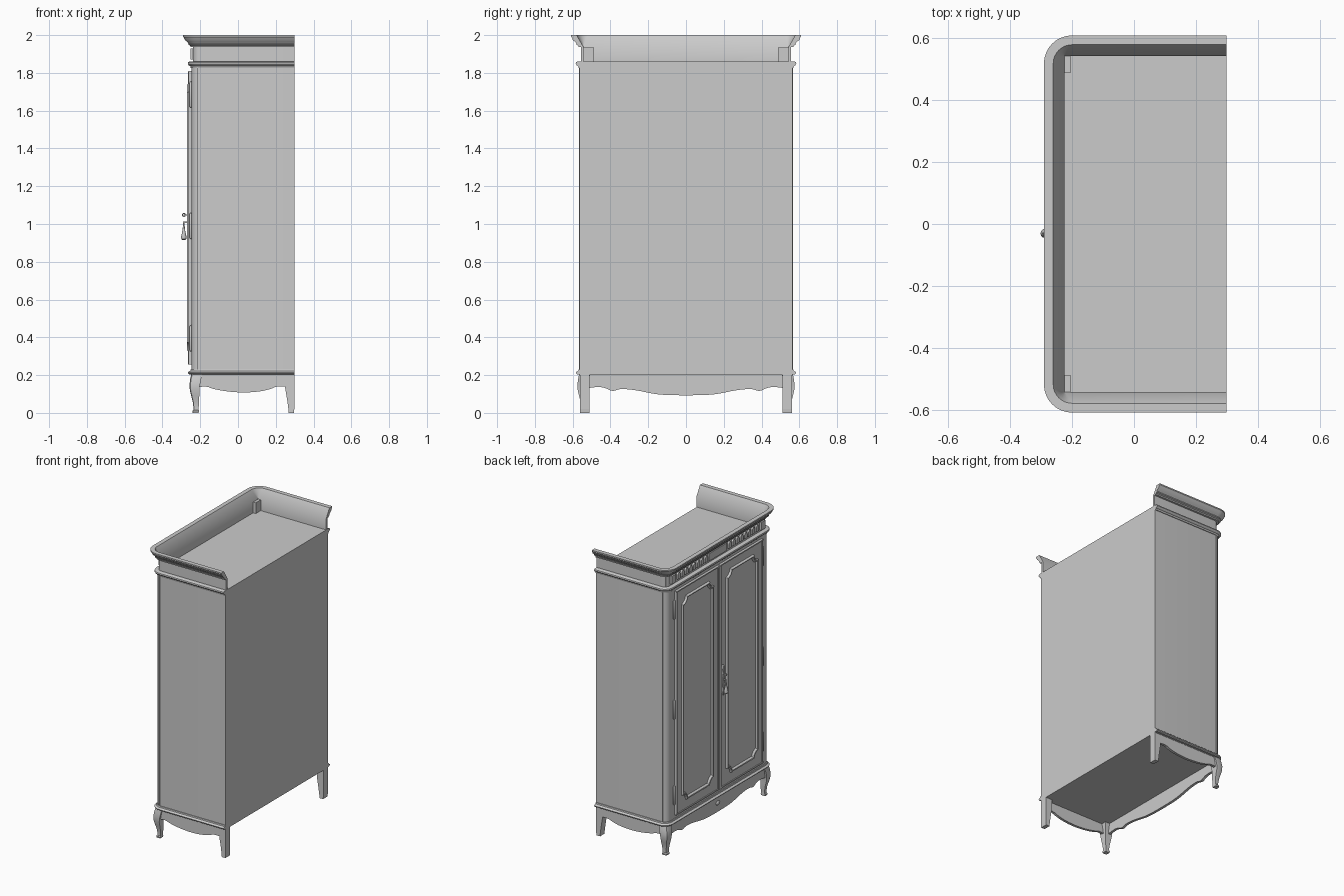
import bpy, bmesh, math
from mathutils import Vector

if "Cube" in bpy.data.objects:
    bpy.data.objects.remove(bpy.data.objects["Cube"], do_unlink=True)

mat = bpy.data.materials.new("plain grey")
mat.use_nodes = True
GREY = (0.6, 0.6, 0.6, 1)
mat.diffuse_color = GREY
mat.node_tree.nodes["Principled BSDF"].inputs["Base Color"].default_value = GREY

BACK, FRONT, SIDE, ROUND = 0.298, -0.245, 0.563, 0.045
DOOR = -0.256


def finish(name, bm, smooth=False):
    bmesh.ops.recalc_face_normals(bm, faces=bm.faces)
    me = bpy.data.meshes.new(name)
    bm.to_mesh(me)
    bm.free()
    ob = bpy.data.objects.new(name, me)
    bpy.context.collection.objects.link(ob)
    me.materials.append(mat)
    if smooth:
        bpy.ops.object.select_all(action='DESELECT')
        ob.select_set(True)
        bpy.context.view_layer.objects.active = ob
        bpy.ops.object.shade_smooth_by_angle(angle=math.radians(35))
    return ob


def box(name, x, y, z):
    bm = bmesh.new()
    bmesh.ops.create_cube(bm, size=1)
    for v in bm.verts:
        v.co = Vector([(a + b) / 2 + c * (b - a) for (a, b), c in zip((x, y, z), v.co)])
    return finish(name, bm)


def loft(name, rings, caps=True, smooth=False, loop=False):
    """Bridge closed rings of equal length; loop joins the last ring to the first."""
    bm = bmesh.new()
    rows = [[bm.verts.new(p) for p in r] for r in rings]
    n = len(rows[0])
    pairs = list(zip(rows, rows[1:])) + ([(rows[-1], rows[0])] if loop else [])
    for a, b in pairs:
        for i in range(n):
            j = (i + 1) % n
            bm.faces.new((a[i], a[j], b[j], b[i]))
    if caps:
        bm.faces.new(rows[0])
        bm.faces.new(rows[-1])
    return finish(name, bm, smooth)


def outline(d):
    """Plan path round both sides and the front, pushed outward by d."""
    r = max(ROUND + d, 0.001) if d > -0.015 else 0.001
    xf, ys = FRONT - d, SIDE + d
    pts = [(BACK, ys)]
    for k in range(9):
        a = math.pi / 2 * (1 + k / 8)
        pts.append((xf + r + r * math.cos(a), ys - r + r * math.sin(a)))
    return pts + [(x, -y) for x, y in reversed(pts)]


def sweep(name, profile):
    """Run a closed (offset, height) profile along the plan path."""
    cols = [[(x, y, z) for x, y in outline(d)] for d, z in profile]
    return loft(name, list(zip(*cols)), smooth=True)


def lathe(name, x, y, profile, n=12):
    rings = [[(x + r * math.cos(math.tau * k / n), y + r * math.sin(math.tau * k / n), z)
              for k in range(n)] for r, z in profile]
    return loft(name, rings, smooth=True)


def plate(name, pts, depth, place):
    """Flat cut-out shape between two depths."""
    return loft(name, [[place(u, z, d) for u, z in pts] for d in depth])


def mid(pts):
    """Smooth a few points by corner cutting."""
    for _ in range(2):
        out = [pts[0]]
        for (a, b), (c, d) in zip(pts, pts[1:]):
            out += [(.75 * a + .25 * c, .75 * b + .25 * d), (.25 * a + .75 * c, .25 * b + .75 * d)]
        pts = out + [pts[-1]]
    return pts


# Carcass and mouldings
loft("cabinet_body", [[(x, y, z) for x, y in outline(0)] for z in (0.2, 1.86)], smooth=True)
sweep("base_moulding", [(-.01, .203), (.012, .203), (.019, .208), (.021, .214),
                        (.017, .219), (.008, .222), (.006, .23), (-.01, .23)])
sweep("upper_moulding", [(-.01, 1.826), (.005, 1.826), (.008, 1.836), (.016, 1.84), (.021, 1.848),
                         (.019, 1.856), (.012, 1.86), (-.01, 1.86)])
sweep("frieze_and_cornice", [(-.02, 1.858), (-.02, 1.938), (.016, 2), (.046, 2), (.046, 1.991), (.04, 1.984),
                             (.036, 1.974), (.024, 1.964), (.018, 1.956), (.018, 1.949), (.008, 1.944),
                             (.006, 1.936), (-.008, 1.936), (-.008, 1.858)])

# Front and side aprons with scalloped lower edges
half = [(.53, .13), (.47, .138), (.43, .134), (.40, .118), (.38, .116), (.35, .128),
        (.27, .122), (.17, .1), (.1, .094), (0, .093)]
half = mid(half)
edge = half + [(-u, z) for u, z in reversed(half[:-1])]
plate("front_apron", edge + [(-.53, .21), (.53, .21)], (FRONT + .002, FRONT + .02),
      lambda u, z, d: (d, u, z))
edge = mid([(-.23, .132), (-.17, .142), (-.13, .126), (-.05, .112), (.03, .107), (.11, .112),
            (.17, .125), (.21, .143), (.28, .136)])
for s, side in ((1, "left"), (-1, "right")):
    plate(side + "_apron", edge + [(.28, .21), (-.23, .21)], (SIDE - .002, SIDE - .02),
          lambda u, z, d: (u, s * d, z))

# Legs: curved at the front, plain tapered at the back
front_leg = [(.207, .002, .058), (.18, .008, .058), (.15, .012, .056), (.12, .01, .05), (.09, .003, .043),
             (.06, -.005, .034), (.03, -.009, .028), (.016, -.009, .028), (.01, -.004, .034), (0, -.005, .032)]
for s, side in ((1, "left"), (-1, "right")):
    rings = []
    for z, out, size in front_leg:
        x, y, c = FRONT - out, SIDE + out, size * .3
        rings.append([(x + c, s * y, z), (x + c * .3, s * (y - c * .3), z), (x, s * (y - c), z),
                      (x, s * (y - size), z), (x + size, s * (y - size), z), (x + size, s * y, z)])
    loft("front_leg_" + side, rings, smooth=True)
    rings = [[(BACK - t, s * .512, z), (BACK - w, s * .512, z), (BACK - w, s * .561, z), (BACK - t, s * .561, z)]
             for z, t, w in ((.207, 0, .05), (.13, 0, .048), (.07, 0, .038), (.02, 0, .031), (0, .002, .03))]
    loft("back_leg_" + side, rings)


def notched(y0, y1, z0, z1, w, x, r=.045, n=6):
    """Rectangle with hollow round corners, inset by w."""
    pts = []
    a0 = math.asin(w / (r + w))
    for cy, cz, sy, sz in ((y0, z0, 1, 1), (y1, z0, -1, 1), (y1, z1, -1, -1), (y0, z1, 1, -1)):
        arc = []
        for k in range(n + 1):
            a = a0 + (math.pi / 2 - 2 * a0) * k / n
            arc.append((x, cy + sy * (r + w) * math.cos(a), cz + sz * (r + w) * math.sin(a)))
        pts += arc if sy * sz < 0 else arc[::-1]
    return pts


# Doors, raised mouldings, hinges and corner details
for s, side in ((1, "left"), (-1, "right")):
    ys = sorted((s * .003, s * .478))
    box(side + "_door", (DOOR, FRONT + .01), ys, (.255, 1.81))
    for y in (.474, .02):
        box(side + "_door_bead", (DOOR - .006, DOOR + .002), sorted((s * y, s * (y - .008))), (.255, 1.81))
    for z in (.255, 1.802):
        box(side + "_door_bead", (DOOR - .006, DOOR + .002), ys, (z, z + .008))
    y0, y1 = sorted((s * .07, s * .418))
    loft(side + "_panel_moulding",
         [notched(y0, y1, .325, 1.745, w, x) for w, x in
          ((0, DOOR + .002), (.002, -.264), (.007, -.27), (.014, -.268), (.018, -.262), (.024, DOOR + .002))],
         caps=False, smooth=True)
    for z in (.395, .99, 1.685):
        lathe(side + "_hinge", -.25, s * .486,
              [(.002, z - .07), (.007, z - .062), (.007, z + .062), (.002, z + .07)], 10)
    box(side + "_corner_bead", (-.216, -.208), sorted((s * .555, s * .567)), (.225, 1.83))
    box(side + "_corner_block", (-.226, -.205), sorted((s * .488, s * .545)), (1.855, 1.935))
    # Row of small frieze blocks
    for k in range(8):
        y = s * (.13 + k * .043)
        arch = [(y - .014, 1.88), (y + .014, 1.88)]
        arch += [(y + .014 * math.cos(a), 1.909 + .014 * math.sin(a))
                 for a in [math.pi * i / 6 for i in range(7)]]
        plate(side + "_frieze_block", arch, (-.25, -.235), lambda u, z, d: (d, u, z))
    box(side + "_frieze_end_block", (-.252, -.235), sorted((s * .468, s * .512)), (1.872, 1.928))
box("frieze_centre_panel", (-.247, -.235), (-.1, .1), (1.874, 1.926))
box("centre_strip", (-.266, -.25), (-.014, .014), (.257, 1.808))

# Small rosette on the front apron
bm = bmesh.new()
bmesh.ops.create_uvsphere(bm, u_segments=12, v_segments=8, radius=1)
for v in bm.verts:
    v.co = Vector((FRONT + v.co.x * .008, v.co.y * .022, .155 + v.co.z * .014))
finish("apron_rosette", bm, True)

# Lock plate, key and drop handle
HY = -.03
shape = [(0, .9), (.008, .925), (.006, .95), (.012, .985), (.012, 1.03), (.006, 1.06), (.009, 1.085), (0, 1.11)]
shape += [(-u, z) for u, z in reversed(shape[1:-1])]
plate("lock_plate", shape, (-.271, -.255), lambda u, z, d: (d, HY + u, z))
lathe("drop_handle", -.287, HY, [(.002, 1.015), (.004, 1.0), (.006, .975), (.01, .95), (.015, .93),
                                 (.013, .92), (.005, .914)])
box("handle_stem", (-.287, -.262), (HY - .003, HY + .003), (1.005, 1.013))
box("key_shaft", (-.288, -.262), (HY - .003, HY + .003), (1.045, 1.051))
rings = []
for k in range(12):
    a = math.tau * k / 12
    rings.append([(-.286 + (.008 + .0025 * math.cos(b)) * math.cos(a), HY + .0025 * math.sin(b),
                   1.048 + (.008 + .0025 * math.cos(b)) * math.sin(a))
                  for b in [math.tau * i / 6 for i in range(6)]])
loft("key_ring", rings, caps=False, smooth=True, loop=True)
